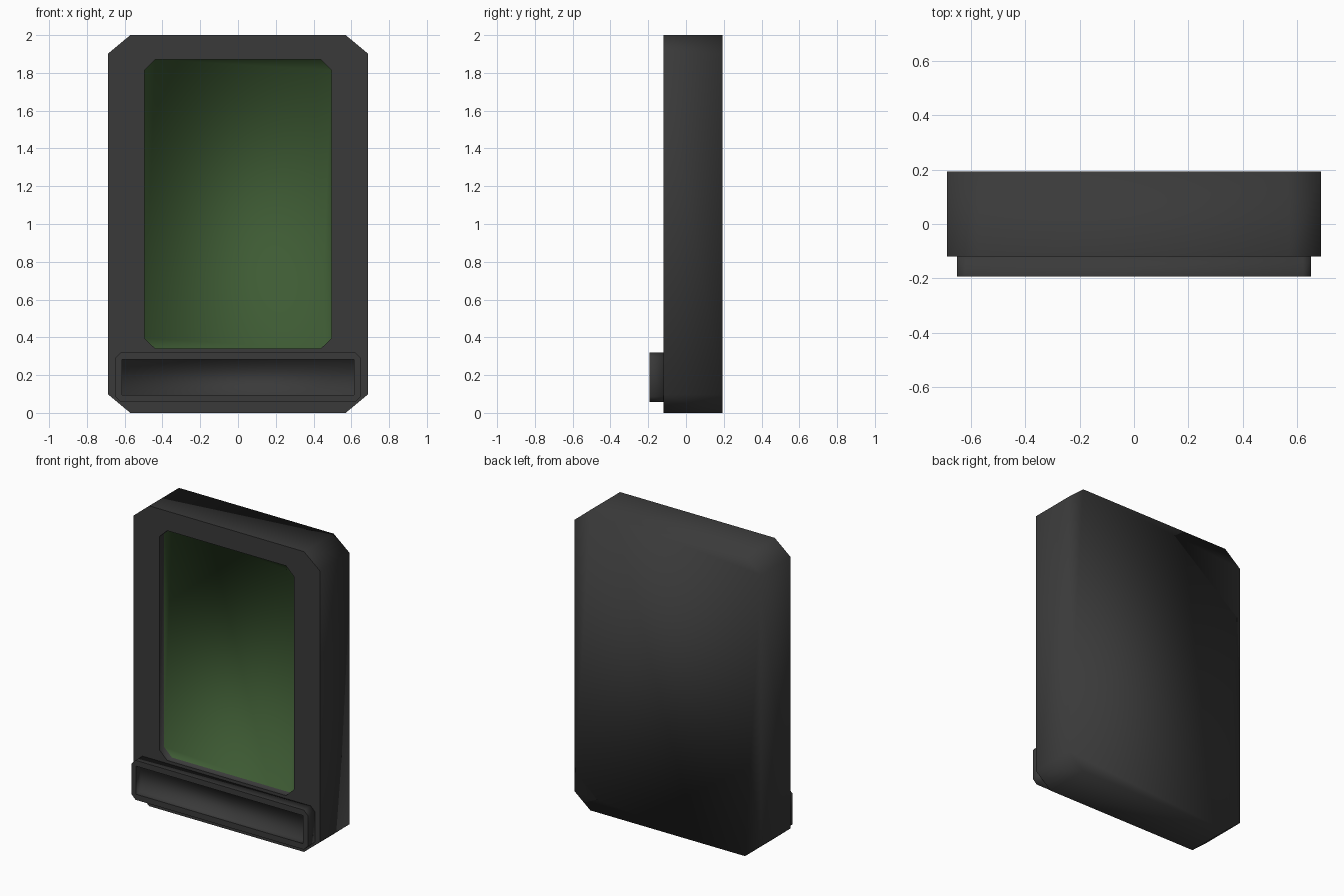
import bpy, bmesh

if "Cube" in bpy.data.objects:
    bpy.data.objects.remove(bpy.data.objects["Cube"])


def mat(name, rgb):
    m = bpy.data.materials.new(name)
    m.diffuse_color = (*rgb, 1)
    m.use_nodes = True
    m.node_tree.nodes["Principled BSDF"].inputs["Base Color"].default_value = m.diffuse_color
    return m


GREY = mat("dark grey", (0.042, 0.042, 0.042))
GREEN = mat("dark green", (0.048, 0.105, 0.034))


def octagon(x, z0, z1, cx, cz):
    """Rectangle with clipped corners, as (x, z) points."""
    return [(-x + cx, z0), (x - cx, z0), (x, z0 + cz), (x, z1 - cz),
            (x - cx, z1), (-x + cx, z1), (-x, z1 - cz), (-x, z0 + cz)]


def casing(name, back, front, floor, outer, inner, floor_mat):
    """Clipped-corner box with a recess in its front, smooth except at the front rim."""
    bm = bmesh.new()
    rings = [[bm.verts.new((x, y, z)) for x, z in pts]
             for pts, y in ((outer, back), (outer, front), (inner, front), (inner, floor))]
    bm.faces.new(rings[0][::-1])
    for a, b in zip(rings, rings[1:]):
        for i in range(8):
            j = (i + 1) % 8
            bm.faces.new((a[i], a[j], b[j], b[i]))
    bottom = bm.faces.new(rings[3])
    bottom.material_index = 1
    for f in bm.faces:
        f.smooth = True
    for e in bm.edges:
        if any(all(v in r for v in e.verts) for r in rings[1:3]):
            e.smooth = False
    bmesh.ops.remove_doubles(bm, verts=bm.verts[:], dist=0.0005)
    bmesh.ops.recalc_face_normals(bm, faces=bm.faces[:])
    me = bpy.data.meshes.new(name)
    bm.to_mesh(me)
    bm.free()
    me.materials.append(GREY)
    me.materials.append(floor_mat)
    ob = bpy.data.objects.new(name, me)
    bpy.context.collection.objects.link(ob)


# Main frame with recessed green panel
casing("frame", 0.193, -0.12, -0.07,
       octagon(0.687, 0, 2, 0.117, 0.097), octagon(0.495, 0.34, 1.87, 0.057, 0.055), GREEN)

# Tray across the lower front with a shallow hollow
casing("tray", -0.12, -0.193, -0.145,
       octagon(0.65, 0.057, 0.32, 0.03, 0.03), octagon(0.615, 0.095, 0.282, 0, 0), GREY)
